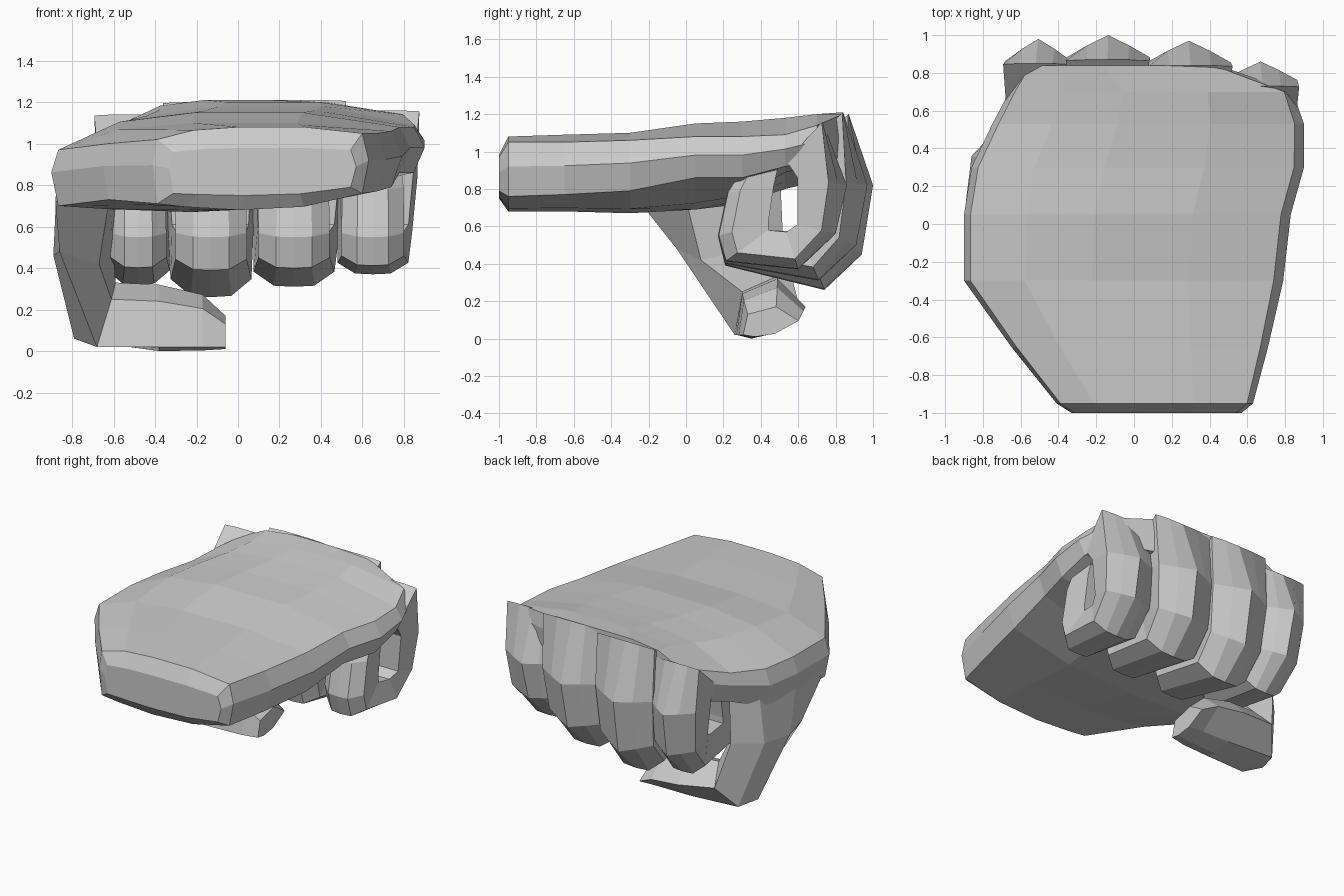
import bpy, bmesh


def loft(name, rings):
    """Skin a list of equal-length point rings and cap both ends."""
    bm = bmesh.new()
    loops = [[bm.verts.new(p) for p in r] for r in rings]
    n = len(loops[0])
    for a, b in zip(loops, loops[1:]):
        for i in range(n):
            j = (i + 1) % n
            bm.faces.new((a[i], a[j], b[j], b[i]))
    bm.faces.new(loops[0])
    bm.faces.new(loops[-1][::-1])
    bmesh.ops.recalc_face_normals(bm, faces=bm.faces)
    me = bpy.data.meshes.new(name)
    bm.to_mesh(me)
    bm.free()
    ob = bpy.data.objects.new(name, me)
    bpy.context.collection.objects.link(ob)
    return ob


def mix(a, b, t):
    return a + (b - a) * t


# Palm: y, left x, right x, top z (left, crown, right), bottom z (left, centre, right)
palm_rows = [
    (-1.00, -.33, .57, .96, .98, .97, .76, .75, .79),
    (-.95, -.41, .63, 1.02, 1.08, 1.05, .71, .68, .76),
    (-.65, -.65, .71, 1.00, 1.09, 1.05, .73, .68, .77),
    (-.30, -.90, .79, .97, 1.10, 1.06, .70, .67, .79),
    (.05, -.90, .83, .97, 1.15, 1.08, .70, .69, .86),
    (.30, -.86, .90, .97, 1.16, 1.08, .70, .74, .86),
    (.53, -.75, .90, 1.00, 1.18, 1.09, .80, .88, .92),
    (.70, -.66, .84, 1.06, 1.20, 1.14, .84, .92, .95),
    (.84, -.57, .45, 1.10, 1.21, 1.20, .88, .95, .95),
]


def palm_ring(y, xl, xr, tl, tc, tr, bl, bc, br):
    top = [(.02, tl), (.19, mix(tl, tc, .75)), (.4, tc), (.7, tc), (.97, tr)]
    low = [(.97, br), (.7, mix(bc, br, .2)), (.4, bc), (.15, mix(bl, bc, .5)), (.02, bl)]
    pts = top + [(1, mix(tr, br, .45))] + low + [(0, mix(tl, bl, .4))]
    return [(mix(xl, xr, u), y, z) for u, z in pts]


loft("palm", [palm_ring(*r) for r in palm_rows])

# Curled finger path: outer (y, z), inner (y, z), width factor
curl = [
    (.87, 1.21, .62, 1.00, 1.08),
    (1.00, .82, .68, .86, 1.08),
    (.94, .45, .68, .61, 1.0),
    (.74, .26, .62, .57, .95),
    (.21, .39, .44, .58, .84),
    (.17, .55, .44, .62, .84),
    (.22, .78, .47, .82, .82),
    (.30, .91, .50, .95, .75),
]
# Cross-sections (across, depth): flush knuckle edge, ridged back, bevelled flat pad
knuckle = [(0, 0), (.5, 0), (1, .02), (.9, 1), (-.9, 1), (-1, .02), (-.5, 0)]
ridged = [(0, 0), (.5, .17), (1, .37), (.9, 1), (-.9, 1), (-1, .37), (-.5, .17)]
padded = [(0, 0), (.5, .02), (1, .28), (.85, 1), (-.85, 1), (-1, .28), (-.5, .02)]


def finger(name, knuckle_x, tip_x, half, back, lift, drop):
    rings = []
    for i, (oy, oz, iy, iz, wf) in enumerate(curl):
        if i < 4:                       # knuckle side shifts per finger
            oy, iy = oy - back, iy - back * .6
        if i == 0:
            oz, iz = oz - drop, iz - drop
        if i in (2, 3, 4):
            oz += lift if i < 4 else lift * .2
        cx = mix(knuckle_x, tip_x, min(i / 3, 1))
        section = knuckle if i == 0 else ridged if i < 3 else padded
        rings.append([(cx + u * half * wf, mix(oy, iy, t), mix(oz, iz, t))
                      for u, t in section])
    loft(name, rings)


for spec in [
    ("index_finger", -.52, -.48, .16, .02, .06, .07),
    ("middle_finger", -.14, -.13, .205, .00, .00, .01),
    ("ring_finger", .30, .27, .205, .03, .05, .00),
    ("little_finger", .68, .65, .18, .14, .11, .05),
]:
    finger(*spec)

# Thumb: web hanging from the palm, bending into the folded tip
web = [
    [(-.88, -.24, .72), (-.62, 0, .74), (-.58, .28, .80),
     (-.68, .50, .95), (-.79, .34, .93), (-.87, 0, .88)],
    [(-.86, -.05, .48), (-.67, .08, .42), (-.60, .32, .48),
     (-.71, .52, .50), (-.86, .36, .48), (-.89, .12, .46)],
    [(-.68, .26, .02), (-.61, .30, .25), (-.59, .48, .33),
     (-.64, .60, .20), (-.74, .48, .05), (-.79, .33, .06)],
]
# Tip sections: x, size
thumb_section = [(.27, .02), (.30, .24), (.49, .32), (.64, .17), (.48, .03), (.35, .00)]
tip = []
for x, s in [(-.38, 1), (-.17, .84), (-.06, .5)]:
    tip.append([(x, .45 + (y - .45) * mix(.6, 1, s), .02 + (z - .02) * s)
                for y, z in thumb_section])
loft("thumb", web + tip)
